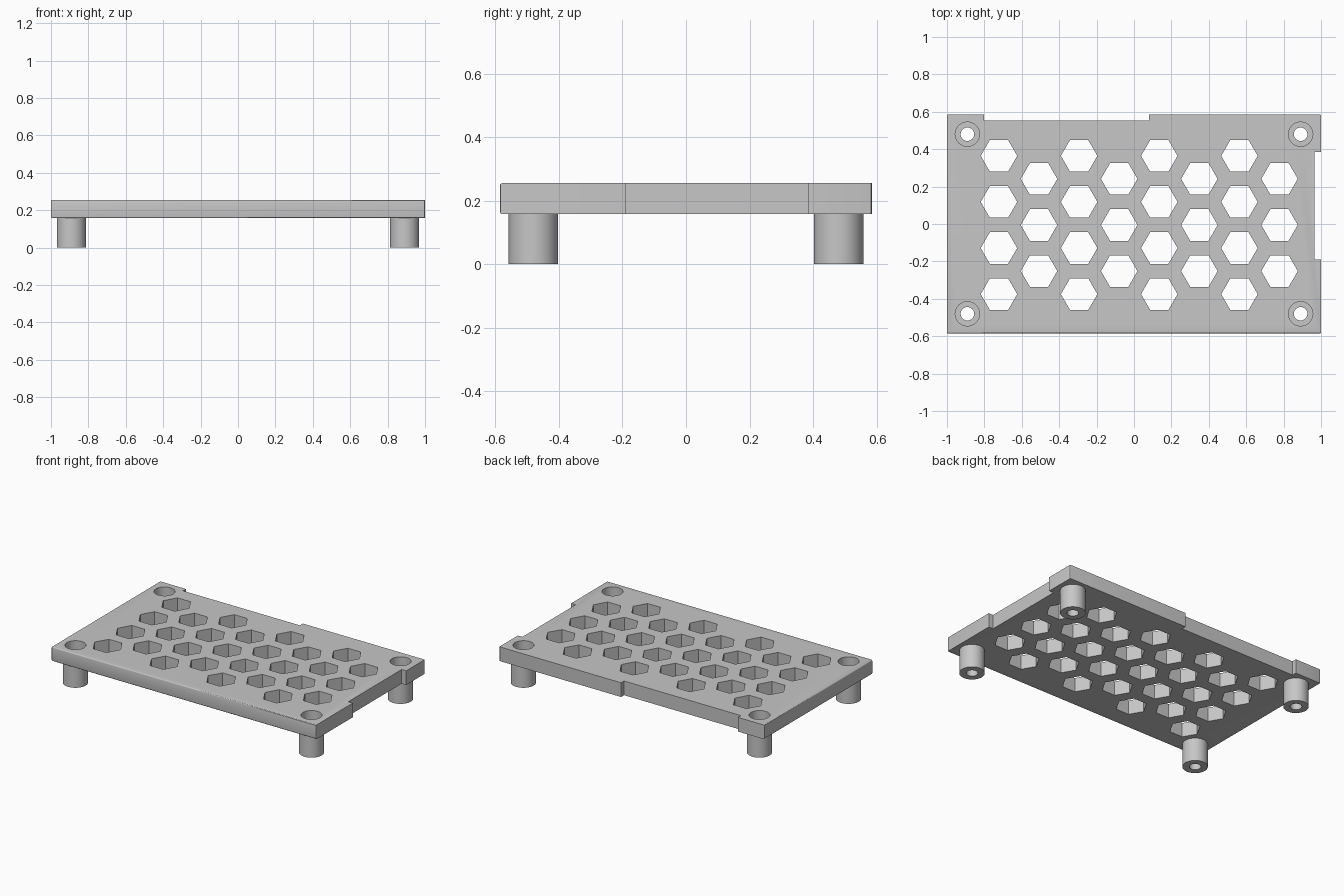
import bpy, bmesh
from math import cos, sin, pi

if "Cube" in bpy.data.objects:
    bpy.data.objects.remove(bpy.data.objects["Cube"])

BOTTOM, TOP = 0.158, 0.255
LEG_X, LEG_Y = 0.891, 0.48
LEG_R, HEAD_R, BORE_R = 0.078, 0.065, 0.036
HEAD_FLOOR = 0.08
SIDES = 48

grey = bpy.data.materials.new("Grey plastic")
grey.use_nodes = True
colour = (0.57, 0.57, 0.57, 1)
grey.diffuse_color = colour
grey.node_tree.nodes["Principled BSDF"].inputs["Base Color"].default_value = colour


def make_object(name, bm):
    bmesh.ops.recalc_face_normals(bm, faces=bm.faces)
    mesh = bpy.data.meshes.new(name)
    bm.to_mesh(mesh)
    bm.free()
    mesh.materials.append(grey)
    obj = bpy.data.objects.new(name, mesh)
    bpy.context.collection.objects.link(obj)
    return obj


def add_prism(bm, outline, z0, z1):
    face = bm.faces.new([bm.verts.new((x, y, z0)) for x, y in outline])
    extruded = bmesh.ops.extrude_face_region(bm, geom=[face])["geom"]
    verts = [v for v in extruded if isinstance(v, bmesh.types.BMVert)]
    bmesh.ops.translate(bm, verts=verts, vec=(0, 0, z1 - z0))


def polygon(x, y, r, n):
    return [(x + r * cos(2 * pi * i / n), y + r * sin(2 * pi * i / n)) for i in range(n)]


def smooth(obj):
    bpy.ops.object.select_all(action="DESELECT")
    obj.select_set(True)
    bpy.context.view_layer.objects.active = obj
    bpy.ops.object.shade_smooth_by_angle(angle=pi / 6)


# Plate outline, with shallow notches in the back and left edges
bm = bmesh.new()
add_prism(bm, [(-1, -0.585), (1, -0.585), (1, -0.19), (0.966, -0.19),
               (0.966, 0.385), (1, 0.385), (1, 0.585), (0.08, 0.585),
               (0.08, 0.553), (-0.802, 0.553), (-0.802, 0.585), (-1, 0.585)],
          BOTTOM, TOP)
# Slightly rounded outer corners
corners = [e for e in bm.edges
           if all(abs(v.co.x) > 0.99 and abs(v.co.y) > 0.58 for v in e.verts)]
bmesh.ops.bevel(bm, geom=corners, offset=0.007, segments=3, profile=0.5, affect="EDGES")
plate = make_object("vented_plate", bm)

# Cutter for the staggered hexagonal vents and the screw-head holes
bm = bmesh.new()
for col in range(8):
    odd = col % 2
    for row in range(4 - odd):
        x = -0.722 + 0.2143 * col
        y = -0.375 + 0.2465 * (row + odd / 2)
        add_prism(bm, polygon(x, y, 0.0975, 6), BOTTOM - 0.1, TOP + 0.1)
for sx in (-1, 1):
    for sy in (-1, 1):
        add_prism(bm, polygon(sx * LEG_X, sy * LEG_Y, HEAD_R, SIDES), BOTTOM - 0.1, TOP + 0.1)
cutter = make_object("hole_cutter", bm)
cutter.hide_render = True

cut = plate.modifiers.new("Holes", "BOOLEAN")
cut.operation = "DIFFERENCE"
cut.solver = "EXACT"
cut.object = cutter
bpy.context.view_layer.objects.active = plate
bpy.ops.object.modifier_apply(modifier=cut.name)
bpy.data.objects.remove(cutter)
smooth(plate)

# Hollow legs, turned from a stepped profile
profile = [(LEG_R, BOTTOM), (LEG_R, 0), (BORE_R, 0), (BORE_R, HEAD_FLOOR),
           (HEAD_R, HEAD_FLOOR), (HEAD_R, BOTTOM)]
for side, sx in (("right", -1), ("left", 1)):
    for end, sy in (("front", -1), ("back", 1)):
        bm = bmesh.new()
        rings = [[bm.verts.new((x, y, z)) for x, y in polygon(0, 0, r, SIDES)]
                 for r, z in profile]
        for a, b in zip(rings, rings[1:] + rings[:1]):
            for i in range(SIDES):
                j = (i + 1) % SIDES
                bm.faces.new((a[i], a[j], b[j], b[i]))
        leg = make_object(f"{end}_{side}_leg", bm)
        leg.location = (sx * LEG_X, sy * LEG_Y, 0)
        smooth(leg)
